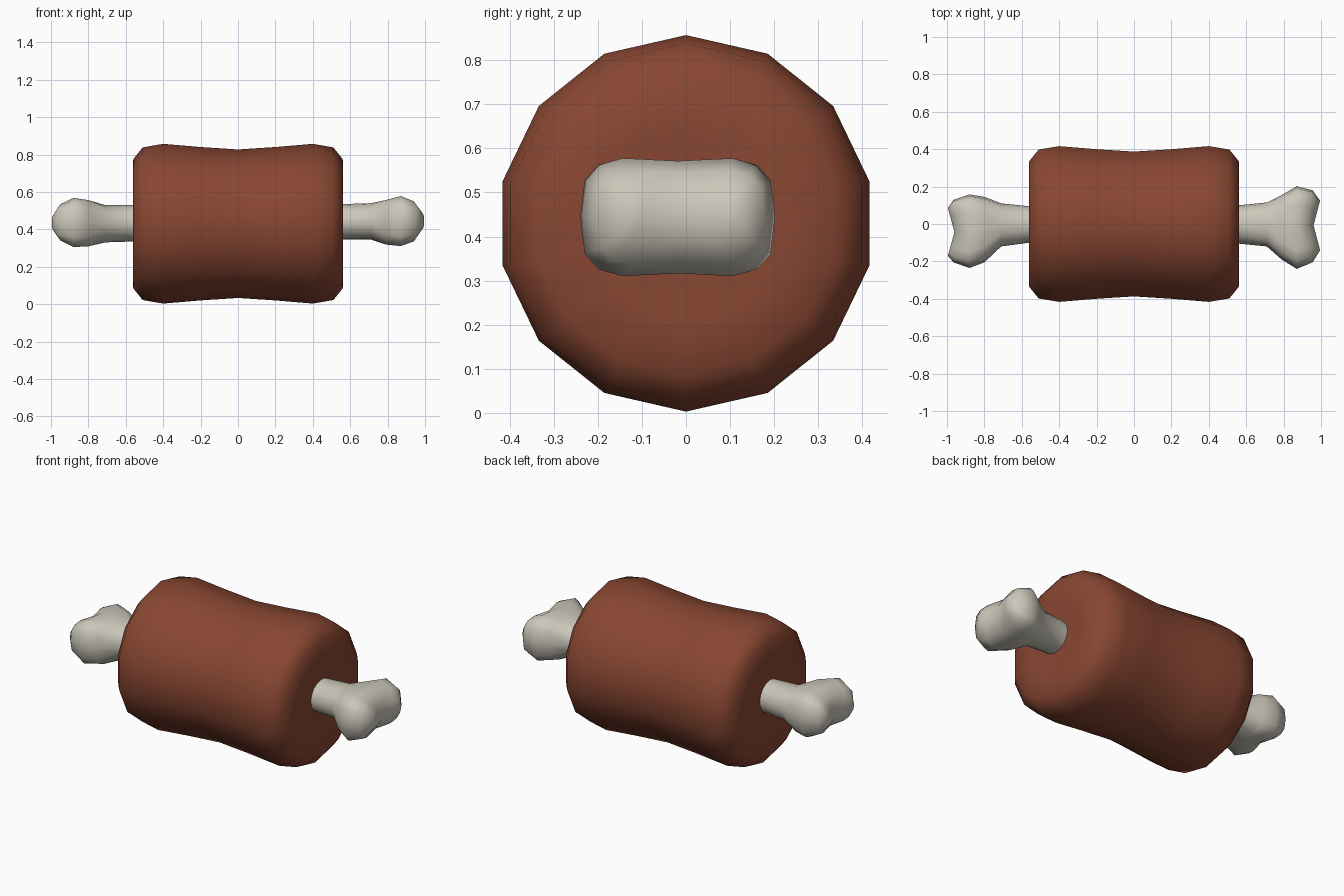
import bpy, bmesh, math

if "Cube" in bpy.data.objects:
    bpy.data.objects.remove(bpy.data.objects["Cube"])


def material(name, rgb):
    m = bpy.data.materials.new(name)
    m.diffuse_color = (*rgb, 1)
    m.use_nodes = True
    m.node_tree.nodes["Principled BSDF"].inputs["Base Color"].default_value = m.diffuse_color
    return m


def make_object(name, bm, mat):
    bmesh.ops.recalc_face_normals(bm, faces=bm.faces)
    for f in bm.faces:
        f.smooth = True
    me = bpy.data.meshes.new(name)
    bm.to_mesh(me)
    bm.free()
    me.materials.append(mat)
    ob = bpy.data.objects.new(name, me)
    bpy.context.collection.objects.link(ob)
    return ob


def bridge(bm, rings):
    n = len(rings[0])
    for a, b in zip(rings, rings[1:]):
        for i in range(n):
            j = (i + 1) % n
            bm.faces.new((a[i], a[j], b[j], b[i]))


meat_mat = material("meat brown", (0.25, 0.063, 0.032))
bone_mat = material("bone ivory", (0.60, 0.57, 0.49))

# Meat: fourteen-sided lathe around x, waisted in the middle
half = [(0.0, 0.397), (0.2, 0.41), (0.40, 0.427), (0.51, 0.408),
        (0.56, 0.345), (0.562, 0.22), (0.555, 0.09)]
profile = [(-x, r) for x, r in half[:0:-1]] + half
bm = bmesh.new()
rings = []
for x, r in profile:
    ring = []
    for i in range(14):
        a = 2 * math.pi * i / 14
        ring.append(bm.verts.new((x, r * math.sin(a), 0.43 + r * math.cos(a))))
    rings.append(ring)
bridge(bm, rings)
bm.faces.new(rings[0])
bm.faces.new(rings[-1])
make_object("meat", bm, meat_mat)

# Bone: one loft; each section is x, y min, y max, z min, z max, knob amount
sections = [
    (-0.995, -0.17, 0.085, 0.39, 0.48, 1),
    (-0.965, -0.205, 0.13, 0.34, 0.535, 1),
    (-0.88, -0.235, 0.158, 0.305, 0.568, 1),
    (-0.80, -0.205, 0.145, 0.305, 0.56, 0.7),
    (-0.71, -0.12, 0.11, 0.33, 0.53, 0.1),
    (-0.56, -0.10, 0.095, 0.335, 0.53, 0),
    (0.56, -0.105, 0.10, 0.345, 0.535, 0),
    (0.71, -0.12, 0.115, 0.345, 0.54, 0.1),
    (0.79, -0.19, 0.155, 0.315, 0.56, 0.7),
    (0.87, -0.24, 0.202, 0.31, 0.578, 1),
    (0.955, -0.205, 0.18, 0.335, 0.55, 1),
    (0.995, -0.14, 0.125, 0.40, 0.49, 1),
]
N = 16


def power(v, e):
    return math.copysign(abs(v) ** e, v) if abs(v) > 1e-6 else 0.0


bm = bmesh.new()
rings = []
for x, y0, y1, z0, z1, knob in sections:
    ring = []
    e = 1 - 0.4 * knob
    for i in range(N):
        t = 2 * math.pi * i / N
        c, s = power(math.cos(t), e), power(math.sin(t), e)
        # knobs dip between their two lobes, on the sides and at the tip
        dip = 1 - abs(c)
        s *= (1 + 0.12 * knob) * (1 - 0.15 * knob * dip)
        notch = 0.035 * dip if abs(x) > 0.94 else 0
        ring.append(bm.verts.new((x - math.copysign(notch, x),
                                  (y0 + y1) / 2 + c * (y1 - y0) / 2,
                                  (z0 + z1) / 2 + s * (z1 - z0) / 2)))
    rings.append(ring)
bridge(bm, rings)
# strip of faces closing each notched tip
for r in (rings[0], rings[-1]):
    for i in range(N // 2):
        quad = [r[i], r[i + 1], r[(N - i - 1) % N], r[(N - i) % N]]
        bm.faces.new(list(dict.fromkeys(quad)))
make_object("bone", bm, bone_mat)
